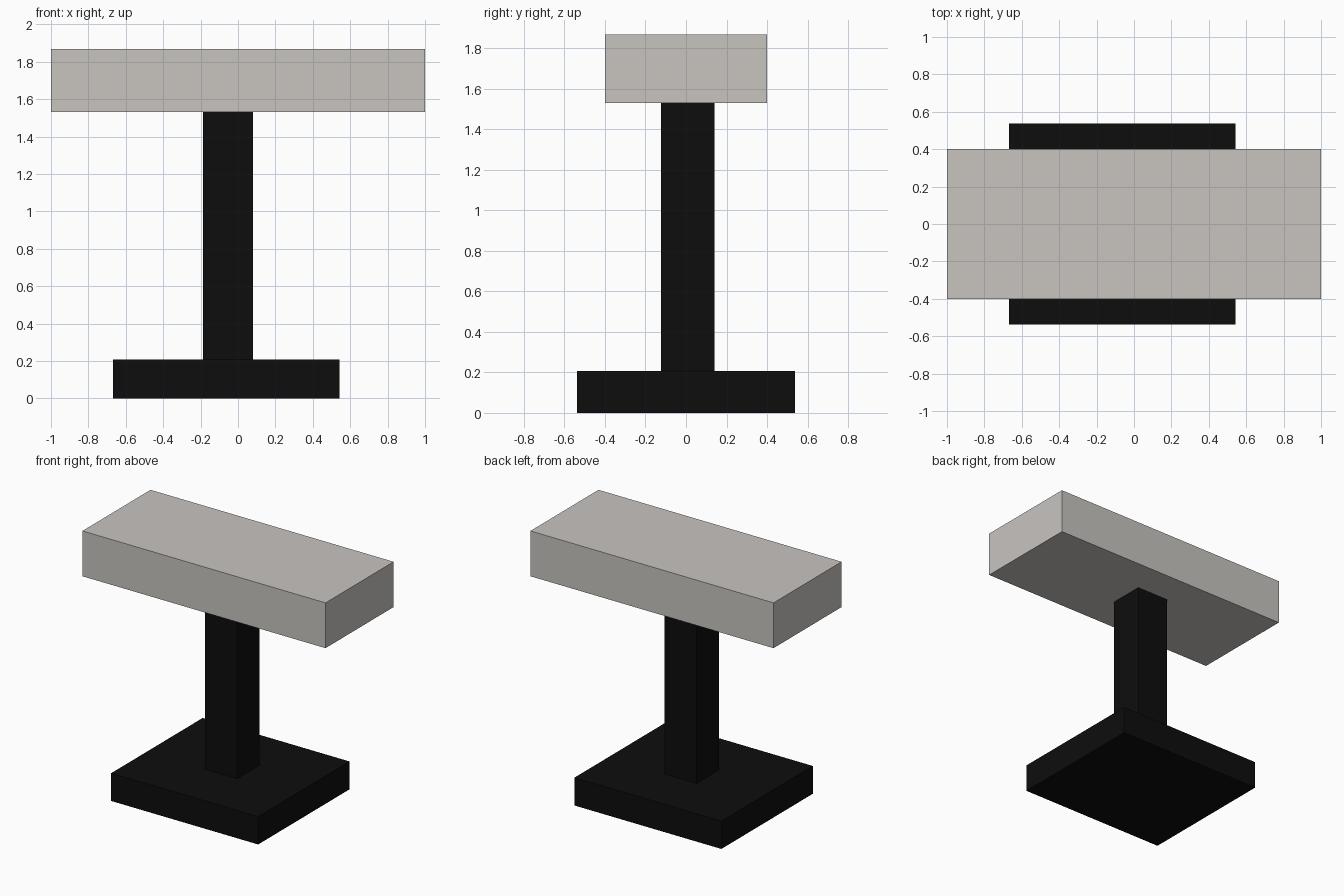
import bpy

if "Cube" in bpy.data.objects:
    bpy.data.objects.remove(bpy.data.objects["Cube"])


def material(name, rgb):
    m = bpy.data.materials.new(name)
    m.diffuse_color = (*rgb, 1.0)
    m.use_nodes = True
    m.node_tree.nodes["Principled BSDF"].inputs["Base Color"].default_value = m.diffuse_color
    return m


def box(name, x, y, z, mat):
    """Axis-aligned box from (min, max) ranges."""
    spans = (x, y, z)
    bpy.ops.mesh.primitive_cube_add(size=1, location=[(a + b) / 2 for a, b in spans])
    ob = bpy.context.object
    ob.name = name
    ob.scale = [b - a for a, b in spans]
    bpy.ops.object.transform_apply(location=False, rotation=False, scale=True)
    ob.data.materials.append(mat)
    return ob


grey = material("warm light grey", (0.58, 0.555, 0.53))
black = material("black", (0.004, 0.004, 0.004))

# Square foot, slightly off centre in x
box("base", (-0.667, 0.542), (-0.537, 0.537), (0.0, 0.207), black)
# Square post from the foot to the underside of the slab
box("post", (-0.186, 0.079), (-0.123, 0.141), (0.207, 1.53), black)
# Long slab on top
box("top_slab", (-1.0, 1.0), (-0.4, 0.4), (1.53, 1.867), grey)
